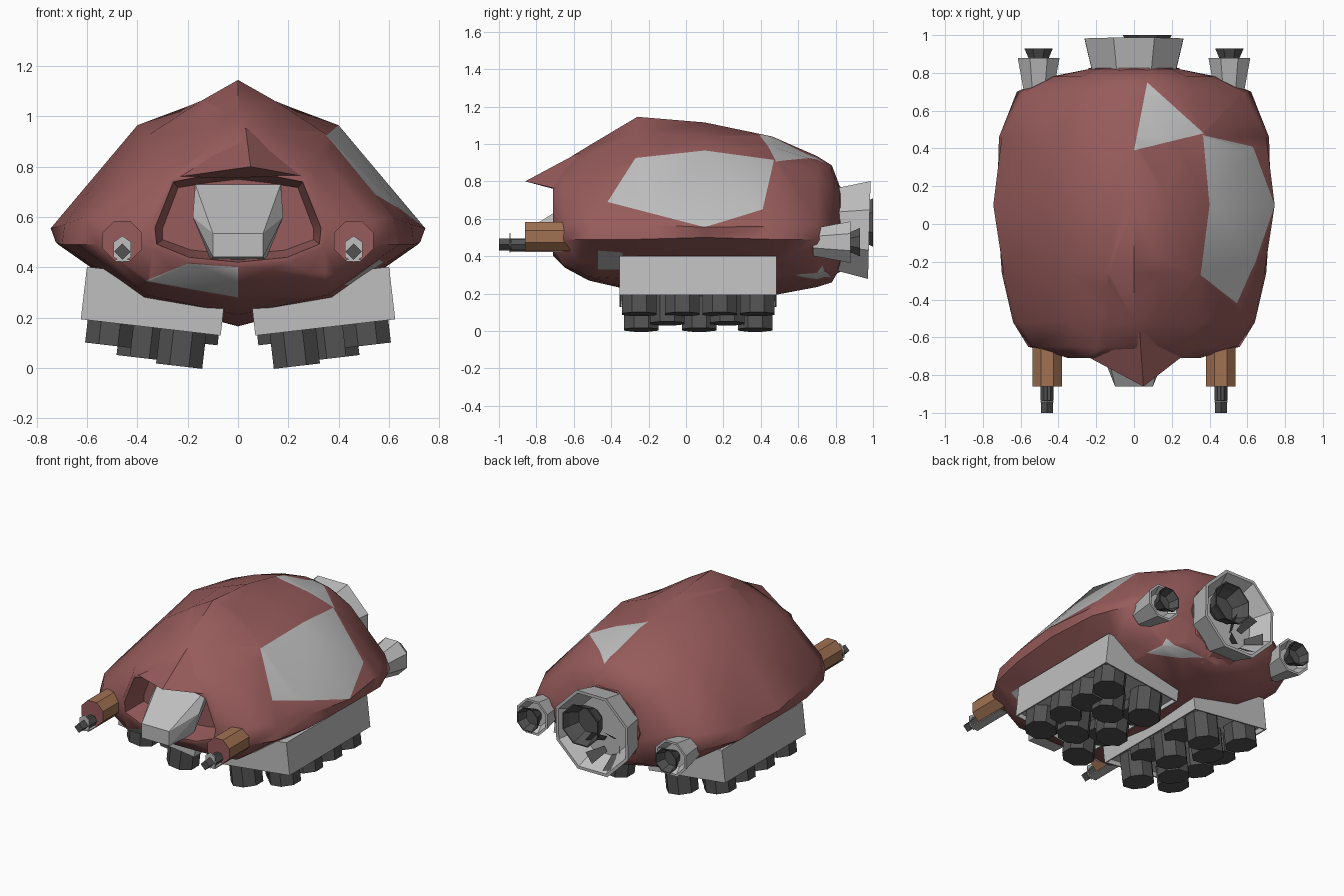
import bpy, bmesh, math
from mathutils import Vector, Matrix

cube = bpy.data.objects.get("Cube")
if cube:
    bpy.data.objects.remove(cube, do_unlink=True)


def material(name, r, g, b):
    m = bpy.data.materials.new(name)
    m.use_nodes = True
    m.diffuse_color = (r, g, b, 1)
    m.node_tree.nodes["Principled BSDF"].inputs["Base Color"].default_value = (r, g, b, 1)
    return m


RED = material("dusty red", .31, .105, .105)
GREY = material("light grey", .52, .52, .52)
DARK = material("dark grey", .085, .085, .085)
BROWN = material("copper brown", .35, .165, .085)


def finish(name, bm, *mats):
    """Turn a bmesh into a named object."""
    bmesh.ops.recalc_face_normals(bm, faces=bm.faces)
    mesh = bpy.data.meshes.new(name)
    bm.to_mesh(mesh)
    bm.free()
    for m in mats:
        mesh.materials.append(m)
    obj = bpy.data.objects.new(name, mesh)
    bpy.context.collection.objects.link(obj)
    return obj


def tube(name, start, end, r1, r2, mat, sides=8, twist=.5, rim=0, depth=0, cap=None):
    """Faceted cone from start to end, with an optional hollow end."""
    start, end = Vector(start), Vector(end)
    axis = end - start
    turn = axis.to_track_quat('Z', 'Y').to_matrix().to_4x4()
    spin = Matrix.Rotation(twist * math.tau / sides, 4, 'Z')
    bm = bmesh.new()
    bmesh.ops.create_cone(bm, cap_ends=True, segments=sides, radius1=r1, radius2=r2,
                          depth=axis.length,
                          matrix=Matrix.Translation((start + end) / 2) @ turn @ spin)
    bm.normal_update()
    tip = max(bm.faces, key=lambda f: f.calc_center_median().dot(axis))
    if rim:
        bmesh.ops.inset_individual(bm, faces=[tip], thickness=rim)
        bmesh.ops.inset_individual(bm, faces=[tip], thickness=r2 * .25, depth=-depth)
    if cap:
        tip.material_index = 1
    return finish(name, bm, mat, *([cap] if cap else []))


def convex(name, points, mat):
    """Solid wrapped around a few corner points."""
    bm = bmesh.new()
    verts = [bm.verts.new(p) for p in points]
    bmesh.ops.convex_hull(bm, input=verts)
    loose = [v for v in bm.verts if not v.link_faces]
    bmesh.ops.delete(bm, geom=loose, context='VERTS')
    return finish(name, bm, mat)


# Hull sections: y, top z, five (x, z) points down the side, keel z
sections = [
    (-.71, .80, (.13, .785), (.27, .755), (.35, .56), (.34, .48), (.2, .42), .40),
    (-.65, .91, (.14, .855), (.30, .78), (.53, .58), (.56, .49), (.35, .345), .34),
    (-.52, .99, (.13, .945), (.33, .845), (.61, .60), (.64, .49), (.36, .29), .27),
    (-.26, 1.145, (.15, 1.06), (.35, .93), (.69, .57), (.70, .49), (.38, .275), .21),
    (.1, 1.115, (.2, 1.04), (.4, .965), (.745, .555), (.725, .50), (.40, .27), .165),
    (.46, 1.04, (.2, .985), (.37, .915), (.70, .56), (.715, .49), (.40, .28), .19),
    (.70, .935, (.17, .91), (.33, .83), (.58, .58), (.62, .49), (.36, .305), .235),
    (.78, .885, (.15, .85), (.28, .76), (.42, .58), (.44, .49), (.25, .33), .26),
    (.82, .78, (.1, .76), (.2, .70), (.24, .57), (.24, .49), (.15, .36), .33),
]

bm = bmesh.new()
rings = []
for y, top, *side, keel in sections:
    loop = [(0, top)] + side + [(0, keel)] + [(-x, z) for x, z in reversed(side)]
    rings.append([bm.verts.new((x, y, z)) for x, z in loop])
for a, b in zip(rings, rings[1:]):
    for i in range(len(a)):
        j = (i + 1) % len(a)
        bm.faces.new((a[i], a[j], b[j], b[i]))
front = bm.faces.new(rings[0])
bm.faces.new(rings[-1])
bmesh.ops.recalc_face_normals(bm, faces=bm.faces)

# Deep mouth around the snout
bmesh.ops.inset_individual(bm, faces=[front], thickness=.02)
bmesh.ops.inset_individual(bm, faces=[front], thickness=.03, depth=-.16)
bmesh.ops.triangulate(bm, faces=bm.faces)
bm.normal_update()


def repair_patch(polygon, drop, wanted):
    """Cut a convex outline, seen along axis drop, into the hull and paint it grey."""
    keep = [k for k in range(3) if k != drop]
    view = Vector([float(k == drop) for k in range(3)])

    def lift(p):
        v = Vector((0, 0, 0))
        v[keep[0]], v[keep[1]] = p
        return v

    points = [lift(p) for p in polygon]
    middle = sum(points, Vector((0, 0, 0))) / len(points)
    faces = [f for f in bm.faces if wanted(f.calc_center_median(), f.normal)]
    for a, b in zip(points, points[1:] + points[:1]):
        normal = (b - a).cross(view).normalized()
        if normal.dot(middle - a) < 0:
            normal.negate()
        geom = set(faces)
        for f in faces:
            geom.update(f.edges)
            geom.update(f.verts)
        cut = bmesh.ops.bisect_plane(bm, geom=list(geom), plane_co=a, plane_no=normal,
                                     dist=.0001)
        faces = [f for f in cut["geom"] if isinstance(f, bmesh.types.BMFace)
                 and normal.dot(f.calc_center_median() - a) > 0]
    for f in faces:
        f.material_index = 1


# Flank, roof, chin and lower side patches
repair_patch([(-.42, .69), (-.27, .925), (.1, .965), (.47, .915), (.41, .65), (.1, .555)],
             0, lambda c, n: c.x > .1 and n.z > 0)
repair_patch([(.07, .75), (0, .39), (.37, .48)], 2, lambda c, n: n.z > 0)
repair_patch([(-.37, .345), (-.2, .415), (0, .40), (0, .28)],
             1, lambda c, n: c.y < -.3 and n.z < 0)
repair_patch([(-.47, .33), (-.47, .43), (-.34, .42), (-.34, .33)],
             0, lambda c, n: c.x > .2 and n.z < 0)
repair_patch([(.39, .59), (.36, .73), (.1, .775)], 2, lambda c, n: c.x > 0 and n.z < 0)

hull = finish("hull", bm, RED, GREY)
bpy.ops.object.select_all(action='DESELECT')
hull.select_set(True)
bpy.context.view_layer.objects.active = hull
bpy.ops.object.shade_smooth_by_angle(angle=math.radians(48))

# Pointed brow running from the roof ridge out over the mouth
convex("brow_beak", [(.05, -.86, .80), (-.27, -.69, .755), (.27, -.69, .76),
                     (.03, -.57, .955), (.05, -.70, .765)], RED)

# Grey snout sloping back into the mouth
snout = []
for s in (-1, 1):
    snout += [(s * .1, -.86, .44), (s * .1, -.86, .535), (s * .17, -.55, .73),
              (s * .18, -.66, .60), (s * .11, -.62, .43), (s * .17, -.5, .73)]
convex("snout", snout, GREY)

# Main engine with one whole and one shattered inner nozzle
tube("main_engine", (0, .79, .545), (0, .98, .54), .235, .283, GREY, rim=.02, depth=.12)
tube("main_engine_collar", (0, .74, .545), (0, .825, .545), .29, .24, RED, sides=10)
tube("inner_nozzle", (.07, .85, .58), (.07, 1, .58), .06, .14, DARK, rim=.008, depth=.1)
bm = bmesh.new()
bmesh.ops.create_cone(bm, cap_ends=False, segments=10, radius1=.06, radius2=.13, depth=.1,
                      matrix=Matrix.Translation((-.07, .92, .44))
                      @ Matrix.Rotation(-math.pi / 2, 4, 'X'))
bmesh.ops.delete(bm, geom=list(bm.faces)[::2], context='FACES')
finish("broken_nozzle", bm, DARK)

for s, label in ((1, "left"), (-1, "right")):
    # Side engines
    x = s * .505
    tube(label + "_engine", (x, .68, .475), (x, .88, .475), .08, .12, GREY,
         rim=.015, depth=.05)
    tube(label + "_engine_nozzle", (x, .83, .475), (x, .93, .475), .035, .082, DARK,
         rim=.006, depth=.06)

    # Front guns
    x = s * .46
    tube(label + "_gun_housing", (x, -.62, .505), (x, -.86, .505), .085, .085, BROWN, cap=RED)
    tube(label + "_gun_barrel", (x, -.84, .462), (x, -1, .462), .032, .032, DARK,
         sides=4, twist=0)
    tube(label + "_gun_sleeve", (x, -.84, .462), (x, -.935, .462), .035, .035, DARK, sides=6)
    profile = [(-.035, .44), (0, .42), (.035, .44), (.035, .50), (0, .525), (-.035, .50)]
    convex(label + "_gun_sight", [(x + px, y, z) for px, z in profile
                                  for y in (-.945, -.937)], GREY)
    convex(label + "_gun_rail", [(x + px, y, z) for px in (-.03, .03)
                                 for y in (-.94, -.66) for z in (.422, .43)], GREY)

    # Tilted weapon pod under the belly
    place = Matrix.Translation((s * .335, .065, .265)) @ Matrix.Rotation(-s * .116, 4, 'Y')
    bm = bmesh.new()
    bmesh.ops.create_cube(bm, size=1, matrix=place @ Matrix.Diagonal((.56, .84, .21, 1)))
    bm.normal_update()
    floor = min(bm.faces, key=lambda f: f.normal.z)
    bmesh.ops.inset_individual(bm, faces=[floor], thickness=.012)
    bmesh.ops.inset_individual(bm, faces=[floor], thickness=.001, depth=-.03)
    finish(label + "_pod", bm, GREY)

    # Staggered launch tubes: column x, length, y positions
    columns = [(-.13, .14, (-.24, .07, .37)),
               (.03, .125, (-.10, .22)),
               (.16, .09, (-.25, -.02, .18, .38)),
               (-.18, .04, (-.09, .22))]
    for cx, length, spots in columns:
        for y in spots:
            top = place @ Vector((s * cx, y - .065, -.06))
            end = place @ Vector((s * cx, y - .065, -.105 - length))
            tube(label + "_launch_tube", top, end, .1, .1, DARK)
